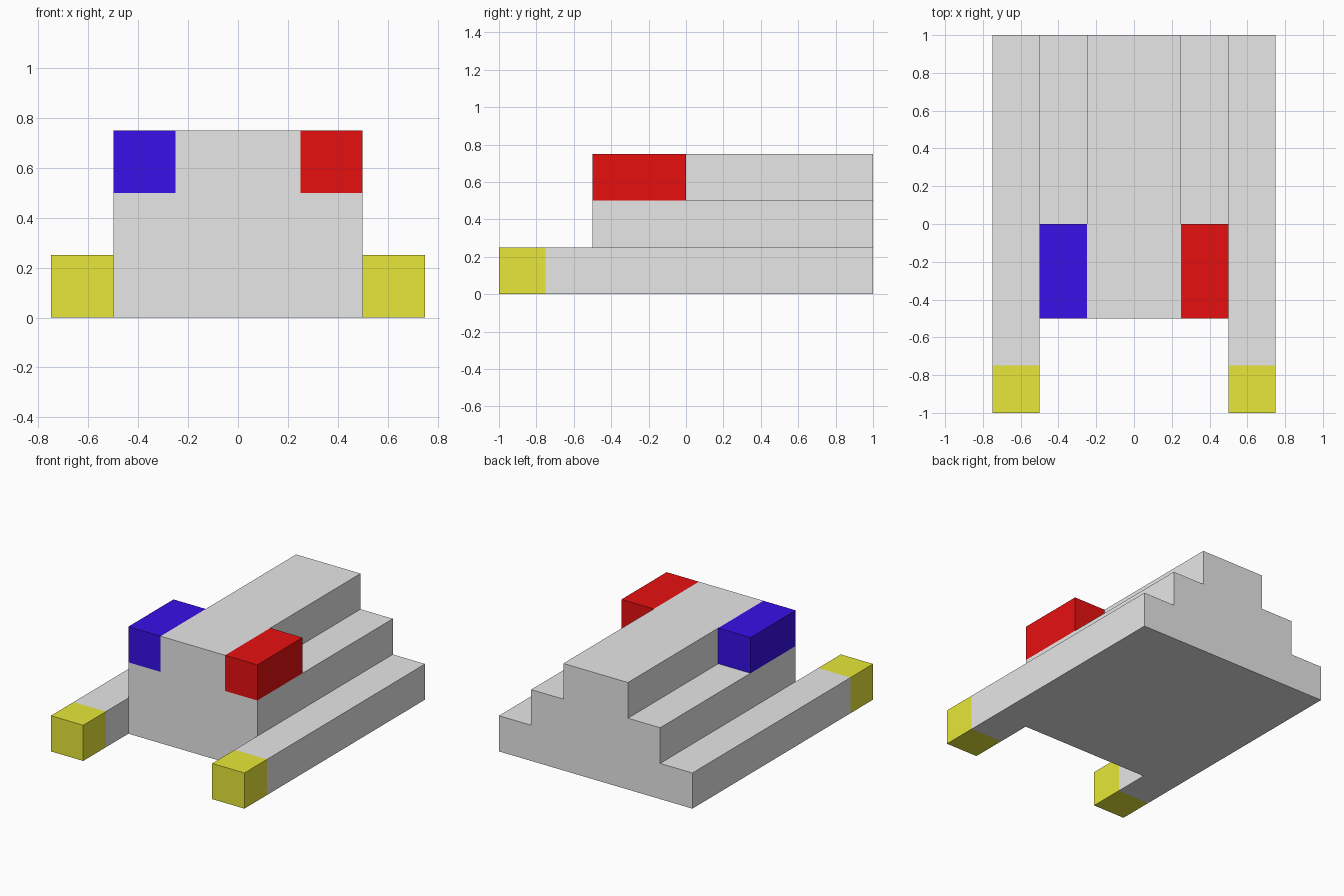
import bpy
import bmesh
from mathutils import Vector

cube = bpy.data.objects.get("Cube")
if cube:
    bpy.data.objects.remove(cube, do_unlink=True)


def make_material(name, rgb):
    mat = bpy.data.materials.new(name)
    mat.use_nodes = True
    colour = (*rgb, 1.0)
    mat.diffuse_color = colour
    mat.node_tree.nodes["Principled BSDF"].inputs["Base Color"].default_value = colour
    return mat


GREY = make_material("light grey", (0.8, 0.8, 0.8))
YELLOW = make_material("yellow", (0.8, 0.8, 0.04))
RED = make_material("red", (0.8, 0.005, 0.005))
BLUE = make_material("blue", (0.038, 0.005, 0.8))


def add_object(name, bm, materials):
    bmesh.ops.recalc_face_normals(bm, faces=bm.faces)
    mesh = bpy.data.meshes.new(name)
    bm.to_mesh(mesh)
    bm.free()
    for mat in materials:
        mesh.materials.append(mat)
    obj = bpy.data.objects.new(name, mesh)
    bpy.context.collection.objects.link(obj)
    return obj


def extrude(bm, faces, dy):
    """Extrude faces along y and return the new end faces."""
    geom = bmesh.ops.extrude_face_region(bm, geom=faces)["geom"]
    verts = [g for g in geom if isinstance(g, bmesh.types.BMVert)]
    bmesh.ops.translate(bm, verts=verts, vec=(0, dy, 0))
    return [g for g in geom if isinstance(g, bmesh.types.BMFace)]


def add_block(name, low, high, mat):
    bm = bmesh.new()
    bmesh.ops.create_cube(bm, size=1)
    low, high = Vector(low), Vector(high)
    bmesh.ops.scale(bm, verts=bm.verts, vec=high - low)
    bmesh.ops.translate(bm, verts=bm.verts, vec=(low + high) / 2)
    return add_object(name, bm, [mat])


# Stepped hull: back profile in x and z, split into a centre and two side rails
half = [(0.5, 0), (0.5, 0.25), (0.5, 0.5), (0.25, 0.5), (0.25, 0.75)]
centre = half + [(-x, z) for x, z in reversed(half)]
rails = [[(s * 0.5, 0), (s * 0.75, 0), (s * 0.75, 0.25), (s * 0.5, 0.25)] for s in (1, -1)]

bm = bmesh.new()
points = {}
back_faces = []
for outline in [centre] + rails:
    for p in outline:
        if p not in points:
            points[p] = bm.verts.new((p[0], 1, p[1]))
    back_faces.append(bm.faces.new([points[p] for p in outline]))
bmesh.ops.recalc_face_normals(bm, faces=bm.faces)

# Whole body runs forward, then the rails reach on as two prongs with tips
front = extrude(bm, back_faces, -1.5)
prongs = [f for f in front if abs(f.calc_center_median().x) > 0.5]
prongs = extrude(bm, prongs, -0.25)
extrude(bm, prongs, -0.25)

# Prong tips are yellow
for f in bm.faces:
    f.material_index = 1 if f.calc_center_median().y < -0.76 else 0
add_object("stepped_hull", bm, [GREY, YELLOW])

# Coloured blocks on the upper front shoulders
add_block("left_shoulder_block", (0.25, -0.5, 0.5), (0.5, 0, 0.75), RED)
add_block("right_shoulder_block", (-0.5, -0.5, 0.5), (-0.25, 0, 0.75), BLUE)
